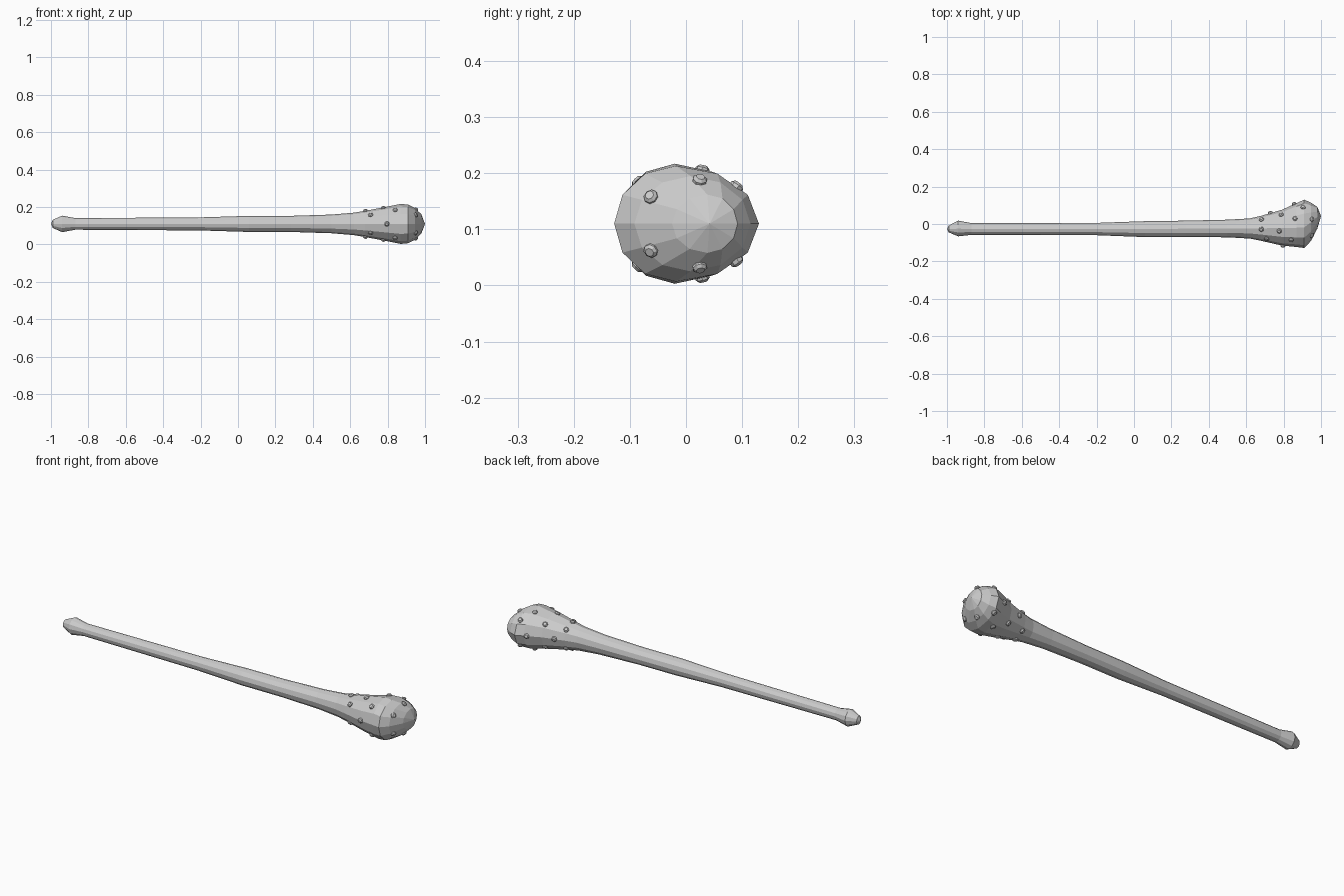
import bpy, bmesh, math
from mathutils import Vector
from mathutils.bvhtree import BVHTree

if "Cube" in bpy.data.objects:
    bpy.data.objects.remove(bpy.data.objects["Cube"])

SIDES, ZC = 12, 0.11


def finish(bm, name):
    bmesh.ops.recalc_face_normals(bm, faces=bm.faces)
    mesh = bpy.data.meshes.new(name)
    bm.to_mesh(mesh)
    obj = bpy.data.objects.new(name, mesh)
    bpy.context.collection.objects.link(obj)
    return obj


# Club body: sections along x as (x, y min, y of crest, y max, half height)
sections = [
    (-0.99, -0.045, -0.027, -0.008, 0.022),
    (-0.94, -0.066, -0.025, 0.018, 0.044),
    (-0.87, -0.058, -0.027, 0.005, 0.031),
    (-0.20, -0.060, -0.027, 0.006, 0.035),
    (0.06, -0.070, -0.027, 0.015, 0.043),
    (0.28, -0.070, -0.025, 0.018, 0.043),
    (0.50, -0.071, -0.023, 0.023, 0.050),
    (0.62, -0.078, -0.023, 0.030, 0.060),
    (0.68, -0.090, -0.023, 0.044, 0.070),
    (0.79, -0.115, -0.022, 0.076, 0.091),
    (0.87, -0.123, -0.020, 0.112, 0.107),
    (0.91, -0.128, -0.018, 0.130, 0.103),
    (0.945, -0.092, 0.008, 0.115, 0.085),
    (0.98, -0.025, 0.038, 0.092, 0.052),
]
bm = bmesh.new()
rings = []
for x, y0, yt, y1, rz in sections:
    ring = []
    for i in range(SIDES):
        c, s = (f(math.tau * i / SIDES) for f in (math.cos, math.sin))
        ring.append(bm.verts.new((x, yt + c * (y1 - yt if c > 0 else yt - y0), ZC + rz * s)))
    rings.append(ring)
for a, b in zip(rings, rings[1:]):
    for i in range(SIDES):
        j = (i + 1) % SIDES
        bm.faces.new((a[i], a[j], b[j], b[i]))
# Faceted ends fanned to a tip
for ring, tip in ((rings[0], (-1.0, -0.027, ZC)), (rings[-1], (1.0, 0.042, ZC))):
    v = bm.verts.new(tip)
    for i in range(SIDES):
        bm.faces.new((ring[i], ring[(i + 1) % SIDES], v))
bmesh.ops.recalc_face_normals(bm, faces=bm.faces)
surface = BVHTree.FromBMesh(bm)
finish(bm, "club_body")

# Studs: approximate spots, snapped to the head and mirrored top to bottom
upper = [
    (0.68, -0.030, 0.185), (0.68, 0.030, 0.165), (0.71, -0.075, 0.155),
    (0.775, -0.040, 0.205), (0.785, 0.055, 0.175), (0.84, -0.088, 0.187),
    (0.86, 0.030, 0.210), (0.905, 0.087, 0.172), (0.945, -0.060, 0.155),
    (0.95, 0.024, 0.185),
]
middle = [(0.795, -0.13, ZC), (0.725, 0.07, ZC), (0.85, 0.12, ZC)]
spots = upper + [(x, y, 2 * ZC - z) for x, y, z in upper] + middle


def add_stud(bm, spot):
    pos, normal, _, _ = surface.find_nearest(Vector(spot))
    rot = normal.to_track_quat('Z', 'Y')
    levels = []
    for r, h in ((0.013, -0.006), (0.013, 0.004), (0.008, 0.009)):
        levels.append([bm.verts.new(pos + rot @ Vector((
            r * math.cos(math.tau * i / 8), r * math.sin(math.tau * i / 8), h)))
            for i in range(8)])
    for a, b in zip(levels, levels[1:]):
        for i in range(8):
            j = (i + 1) % 8
            bm.faces.new((a[i], a[j], b[j], b[i]))
    bm.faces.new(levels[-1])
    bm.faces.new(levels[0][::-1])


bm = bmesh.new()
for spot in spots:
    add_stud(bm, spot)
finish(bm, "head_studs")
